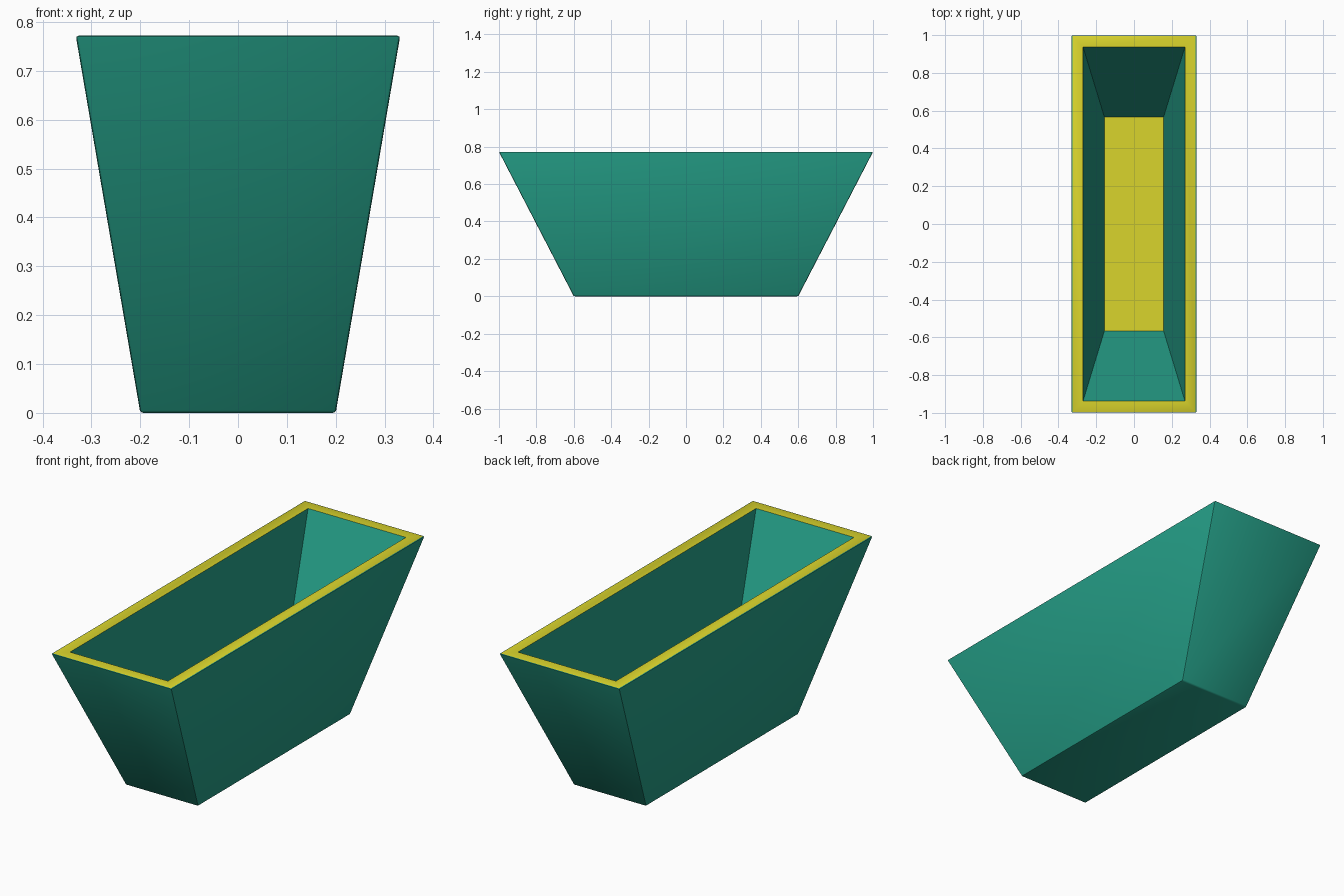
import bpy, bmesh, math

if "Cube" in bpy.data.objects:
    bpy.data.objects.remove(bpy.data.objects["Cube"])

def material(name, rgb):
    m = bpy.data.materials.new(name)
    m.diffuse_color = (*rgb, 1)
    m.use_nodes = True
    m.node_tree.nodes["Principled BSDF"].inputs["Base Color"].default_value = m.diffuse_color
    return m

teal = material("teal green", (0.018, 0.34, 0.24))
yellow = material("yellow", (0.70, 0.66, 0.025))

bm = bmesh.new()

def ring(hx, hy, z):
    return [bm.verts.new((sx * hx, sy * hy, z))
            for sx, sy in ((-1, -1), (1, -1), (1, 1), (-1, 1))]

# Nested rectangles: outer foot, outer lip, inner lip, inner floor
rings = [ring(0.20, 0.60, 0.0), ring(0.332, 1.0, 0.772),
         ring(0.27, 0.938, 0.772), ring(0.157, 0.567, 0.06)]
for a, b in zip(rings, rings[1:]):
    for i in range(4):
        j = (i + 1) % 4
        bm.faces.new((a[i], a[j], b[j], b[i]))
bm.faces.new(rings[0][::-1])
bm.faces.new(rings[3])
bmesh.ops.recalc_face_normals(bm, faces=bm.faces)

# Rim and floor are yellow, everything else teal
for f in bm.faces:
    f.material_index = 1 if f.normal.z > 0.95 else 0

# Slightly softened outside edges
outer = set(rings[0] + rings[1])
edges = [e for e in bm.edges if all(v in outer for v in e.verts)]
bmesh.ops.bevel(bm, geom=edges, offset=0.006, segments=2, profile=0.5,
                affect='EDGES', material=0)

mesh = bpy.data.meshes.new("planter_trough")
bm.to_mesh(mesh)
bm.free()
mesh.materials.append(teal)
mesh.materials.append(yellow)
trough = bpy.data.objects.new("planter_trough", mesh)
bpy.context.collection.objects.link(trough)
bpy.context.view_layer.objects.active = trough
trough.select_set(True)
bpy.ops.object.shade_smooth_by_angle(angle=math.radians(35))
